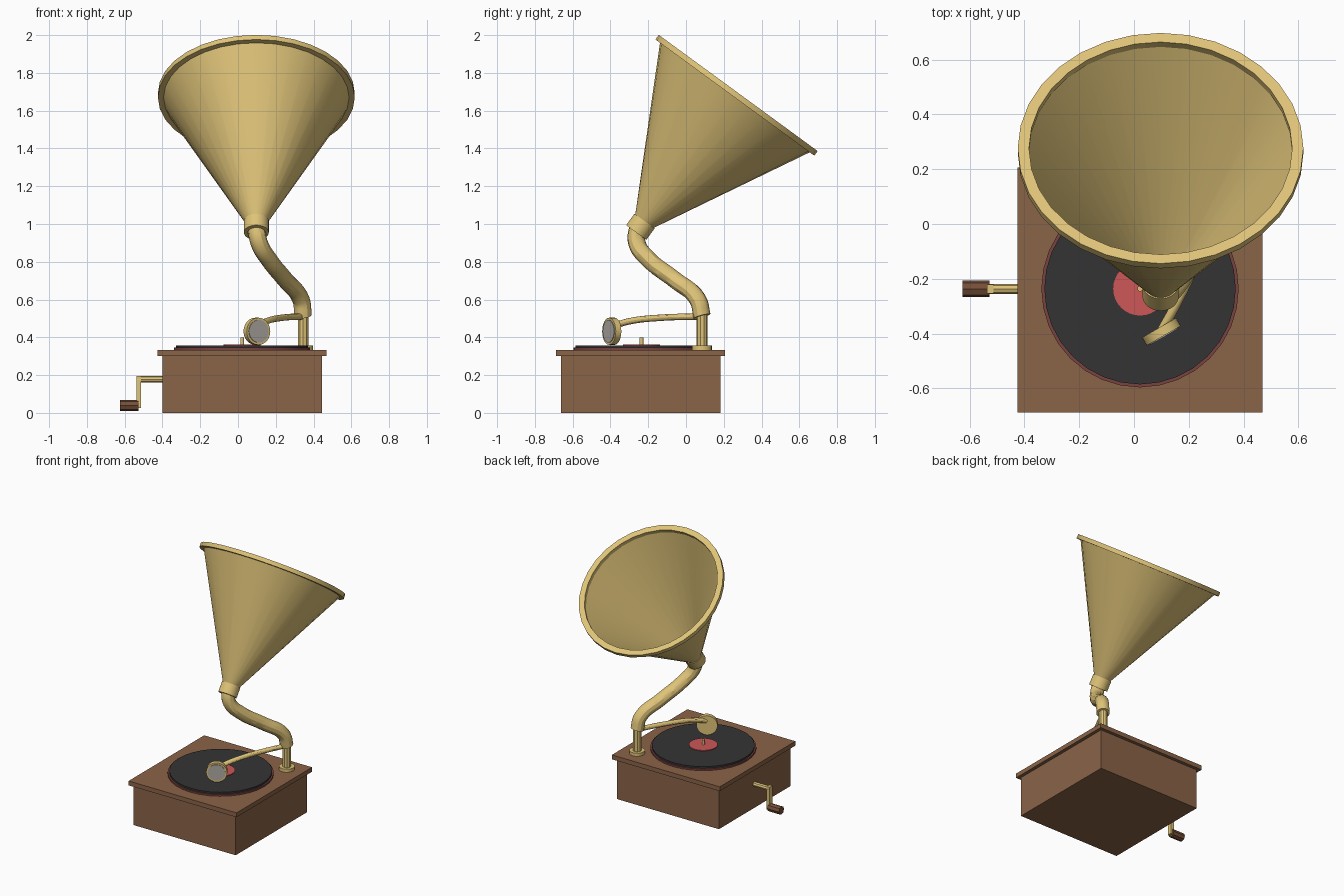
import bpy, math
from mathutils import Vector

if "Cube" in bpy.data.objects:
    bpy.data.objects.remove(bpy.data.objects["Cube"])


def material(name, r, g, b):
    m = bpy.data.materials.new(name)
    m.diffuse_color = (r, g, b, 1)
    m.use_nodes = True
    m.node_tree.nodes["Principled BSDF"].inputs["Base Color"].default_value = m.diffuse_color
    return m


BRASS = material("brass", .74, .55, .19)
WOOD = material("wood", .255, .125, .064)
DARK_WOOD = material("dark_wood", .18, .078, .04)
VINYL = material("black_vinyl", .034, .034, .034)
RED = material("red_label", .61, .095, .095)
FELT = material("maroon_platter", .19, .055, .05)
GREY = material("grey_diaphragm", .43, .41, .37)


def finish(ob, name, mat, smooth=True):
    ob.name = name
    ob.data.materials.clear()
    ob.data.materials.append(mat)
    if smooth:
        bpy.ops.object.select_all(action='DESELECT')
        ob.select_set(True)
        bpy.context.view_layer.objects.active = ob
        bpy.ops.object.shade_smooth_by_angle(angle=math.radians(30))
    return ob


def box(name, lo, hi, mat):
    bpy.ops.mesh.primitive_cube_add(size=1, location=[(a + b) / 2 for a, b in zip(lo, hi)])
    ob = bpy.context.object
    ob.scale = [b - a for a, b in zip(lo, hi)]
    bpy.ops.object.transform_apply(location=False, rotation=False)
    return finish(ob, name, mat, False)


def rod(name, a, b, r, mat, n=32):
    """Cylinder from point a to point b."""
    a, b = Vector(a), Vector(b)
    bpy.ops.mesh.primitive_cylinder_add(vertices=n, radius=r, depth=(b - a).length, location=(a + b) / 2)
    ob = bpy.context.object
    ob.rotation_euler = (b - a).to_track_quat('Z', 'Y').to_euler()
    return finish(ob, name, mat)


def lathe(name, profile, origin, axis, mat, n=32):
    """Closed (radius, height) profile spun around an axis."""
    k = len(profile)
    verts = [(r * math.cos(2 * math.pi * i / n), r * math.sin(2 * math.pi * i / n), z)
             for i in range(n) for r, z in profile]
    faces = [(i * k + j, (i + 1) % n * k + j, (i + 1) % n * k + (j + 1) % k, i * k + (j + 1) % k)
             for i in range(n) for j in range(k)]
    me = bpy.data.meshes.new(name)
    me.from_pydata(verts, [], faces)
    ob = bpy.data.objects.new(name, me)
    bpy.context.collection.objects.link(ob)
    ob.location = origin
    ob.rotation_euler = Vector(axis).to_track_quat('Z', 'Y').to_euler()
    return finish(ob, name, mat)


def tube(name, points, r, mat):
    """Smooth bent tube through the points."""
    cu = bpy.data.curves.new(name, 'CURVE')
    cu.dimensions = '3D'
    cu.bevel_depth, cu.bevel_resolution = r, 4
    cu.resolution_u, cu.use_fill_caps = 6, True
    sp = cu.splines.new('BEZIER')
    sp.bezier_points.add(len(points) - 1)
    for bp, p in zip(sp.bezier_points, points):
        bp.co = p
        bp.handle_left_type = bp.handle_right_type = 'AUTO'
    ob = bpy.data.objects.new(name, cu)
    bpy.context.collection.objects.link(ob)
    bpy.ops.object.select_all(action='DESELECT')
    ob.select_set(True)
    bpy.context.view_layer.objects.active = ob
    bpy.ops.object.convert(target='MESH')
    return finish(bpy.context.object, name, mat)


CX, CY = .022, -.24

# Cabinet
box("cabinet", (CX - .423, CY - .423, 0), (CX + .423, CY + .423, .3), WOOD)
box("cabinet_lid", (CX - .447, CY - .447, .3), (CX + .447, CY + .447, .333), WOOD)

# Turntable
for name, r, z0, z1, mat in [("platter", .36, .333, .345, FELT), ("record", .349, .345, .358, VINYL),
                             ("record_label", .098, .358, .363, RED), ("spindle", .01, .363, .4, BRASS)]:
    rod(name, (CX, CY + .004, z0), (CX, CY + .004, z1), r, mat)

# Support post and curved neck
PX, PY = .345, .085
rod("post_flange", (PX, PY, .333), (PX, PY, .356), .053, BRASS, 16)
rod("post", (PX, PY, .35), (PX, PY, .52), .03, BRASS, 10)
tube("horn_neck", [(PX, PY, .512), (.333, .062, .6), (.25, -.06, .705), (.165, -.195, .81),
                   (.112, -.26, .9), (.098, -.255, .975), (.097, -.235, 1.01)], .046, BRASS)

# Horn: collar, thin conical bell, rolled rim
AX = Vector((0, .59, .807)).normalized()
RIM = Vector((.097, .2675, 1.6815))
lathe("horn_collar", [(.045, -.9), (.066, -.9), (.066, -.825), (.045, -.825)], RIM, AX, BRASS)
lathe("horn_bell", [(.058, -.83), (.499, 0), (.493, 0), (.052, -.83)], RIM, AX, BRASS)
lathe("horn_rim", [(.48, -.015), (.521, -.015), (.521, .015), (.48, .015)], RIM, AX, BRASS)

# Tonearm and sound box
tube("tonearm", [(PX, PY, .51), (.235, -.13, .504), (.15, -.3, .485), (.103, -.385, .46)], .017, BRASS)
BOX_C, BOX_N = Vector((.1, -.393, .432)), Vector((.5, -.866, 0))
rod("sound_box", BOX_C - BOX_N * .017, BOX_C + BOX_N * .017, .072, BRASS, 24)
rod("diaphragm", BOX_C + BOX_N * .016, BOX_C + BOX_N * .021, .06, GREY, 24)

# Winding crank
rod("crank_shaft", (-.38, CY + .003, .178), (-.535, CY + .003, .178), .018, BRASS, 8)
box("crank_arm", (-.537, CY - .014, .025), (-.513, CY + .02, .196), BRASS)
rod("crank_handle", (-.527, CY + .003, .039), (-.625, CY + .003, .039), .03, DARK_WOOD, 8)
